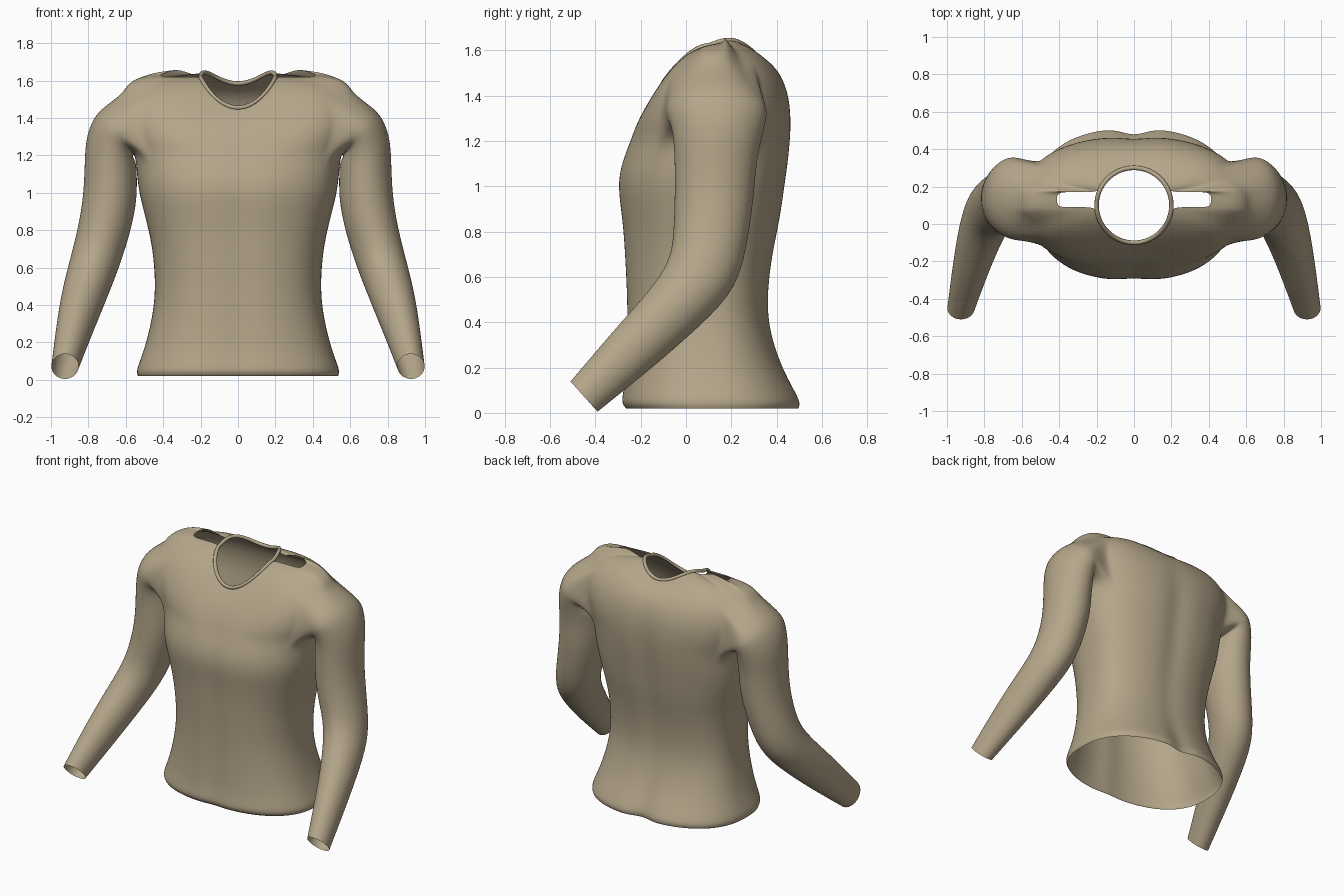
import bpy, bmesh, math
from mathutils import Vector

if "Cube" in bpy.data.objects:
    bpy.data.objects.remove(bpy.data.objects["Cube"])

cloth = bpy.data.materials.new("tan_cloth")
cloth.use_nodes = True
TAN = (0.46, 0.38, 0.255, 1)
cloth.diffuse_color = TAN
cloth.node_tree.nodes["Principled BSDF"].inputs["Base Color"].default_value = TAN

N = 64                # columns around the torso
STEPS = 8             # rows from chest to neck
HALF, HIGH = 6, 4     # armhole size in columns and rows
NECK_Y, NECK_R = 0.1, 0.2


def finish(name, bm, levels):
    loose = [v for v in bm.verts if not v.link_faces]
    bmesh.ops.delete(bm, geom=loose, context="VERTS")
    bmesh.ops.recalc_face_normals(bm, faces=bm.faces)
    me = bpy.data.meshes.new(name)
    bm.to_mesh(me)
    bm.free()
    me.materials.append(cloth)
    for p in me.polygons:
        p.use_smooth = True
    ob = bpy.data.objects.new(name, me)
    bpy.context.collection.objects.link(ob)
    if levels:
        mod = ob.modifiers.new("smooth", "SUBSURF")
        mod.levels = mod.render_levels = levels


def loft(bm, rows, skip=lambda row, col: False):
    for r, (a, b) in enumerate(zip(rows, rows[1:])):
        for i in range(len(a)):
            j = (i + 1) % len(a)
            if not skip(r, i):
                bm.faces.new((a[i], a[j], b[j], b[i]))


def power(v, e):
    return math.copysign(abs(v) ** e, v)


def neck_z(y):
    # Low scoop in front, slight dip at the nape
    k = (y - NECK_Y) / NECK_R
    if k < 0:
        return 1.62 - 0.165 * (-k) ** 1.8
    return 1.62 + 0.025 * math.sin(math.pi * min(k, 1)) - 0.035 * k ** 4


def torso_ring(z, w, front, back, groove):
    pts = []
    for i in range(N):
        a = math.tau * i / N
        c, s = power(math.cos(a), 0.82), power(math.sin(a), 0.82)
        x = w * c
        y = 0.1 + s * ((back - 0.1) if s > 0 else (0.1 - front))
        dent = math.exp(-(x / 0.07) ** 2)
        y -= dent * (groove if s > 0 else -0.012)
        pts.append(Vector((x, y, z)))
    return pts


def opening_ring():
    # Round neck joined to a narrow slit along each shoulder
    pts = []
    for i in range(N):
        a = math.tau * i / N
        sx = 1 if math.cos(a) >= 0 else -1
        sy = 1 if math.sin(a) >= 0 else -1
        t = math.degrees(math.atan2(abs(math.sin(a)), abs(math.cos(a))))
        if t < 25:
            x = 0.415 - 0.215 * max(0, t - 5) / 20
            y = 0.13 + sy * 0.04 * min(1, t / 5)
            z = 1.62 + (0.045 * math.exp(-((x - 0.33) / 0.07) ** 2) if sy > 0 else 0)
        else:
            start = 20 if sy > 0 else 3
            p = math.radians(start + (t - 25) / 65 * (90 - start))
            x, y = NECK_R * math.cos(p), NECK_Y + sy * NECK_R * math.sin(p)
            z = neck_z(y)
        pts.append(Vector((sx * x, y, z)))
    return pts


# Torso: height, half width, front, back, depth of the back groove
profile = [
    (0.02, 0.535, -0.27, 0.505, 0.04), (0.045, 0.545, -0.292, 0.515, 0.04),
    (0.1, 0.525, -0.28, 0.485, 0.03), (0.2, 0.49, -0.27, 0.43, 0.02),
    (0.35, 0.455, -0.265, 0.375, 0.01), (0.5, 0.44, -0.265, 0.36, 0.01),
    (0.7, 0.455, -0.275, 0.385, 0.015), (0.85, 0.49, -0.285, 0.42, 0.02),
    (1.0, 0.53, -0.308, 0.44, 0.02), (1.1, 0.54, -0.29, 0.455, 0.02),
    (1.2, 0.55, -0.25, 0.465, 0.02),
]
rings = [torso_ring(*row) for row in profile]

# Shoulders: curve every strand from the chest up to the opening
chest, opening = rings[-1], opening_ring()
bend = []
for i in range(N):
    a = math.tau * i / N
    c, s = power(math.cos(a), 0.82), power(math.sin(a), 0.82)
    y = 0.1 + s * (0.39 if s > 0 else 0.3)
    z = 1.64 - abs(s) ** 3 * (0.12 if s > 0 else 0.3)
    bend.append(Vector((0.76 * c, y, z)))
for k in range(1, STEPS + 1):
    t = k / STEPS
    rings.append([p * (1 - t) ** 2 + q * 2 * t * (1 - t) + r * t * t
                  for p, q, r in zip(chest, bend, opening)])

BASE = len(profile) - 1


def in_armhole(row, col):
    near_side = (col + HALF) % (N // 2) < 2 * HALF
    return near_side and BASE <= row < BASE + HIGH


shirt = bmesh.new()
grid = [[shirt.verts.new(p) for p in r] for r in rings]
loft(shirt, grid, in_armhole)

# Sleeves: centre, half axis across (x, z), half axis in depth (y, z)
sleeve = [
    ((0.635, 0.135, 1.335), (0.075, 0.13), (0.225, 0)),
    ((0.67, 0.14, 1.30), (0.105, 0.105), (0.215, 0)),
    ((0.68, 0.14, 1.22), (0.138, 0.06), (0.195, 0)),
    ((0.68, 0.13, 1.10), (0.14, 0.02), (0.18, 0)),
    ((0.685, 0.125, 0.95), (0.145, 0), (0.175, 0)),
    ((0.72, 0.11, 0.78), (0.143, 0), (0.165, -0.01)),
    ((0.77, 0.08, 0.61), (0.137, 0), (0.15, -0.06)),
    ((0.82, -0.05, 0.46), (0.122, 0.01), (0.115, -0.075)),
    ((0.87, -0.225, 0.29), (0.1, 0.01), (0.087, -0.083)),
    ((0.925, -0.45, 0.072), (0.073, 0), (0.06, -0.067)),
]
# Armhole edge as (column, row) steps, from the armpit round the back and over
path = [(c, 0) for c in range(HALF)]
path += [(HALF, r) for r in range(HIGH)]
path += [(c, HIGH) for c in range(HALF, -HALF, -1)]
path += [(-HALF, r) for r in range(HIGH, 0, -1)]
path += [(c, 0) for c in range(-HALF, 0)]

for side in (1, -1):
    middle = 0 if side > 0 else N // 2
    tube = [[grid[BASE + r][(middle + side * c) % N] for c, r in path]]
    for c, u, v in sleeve:
        ring = []
        for i in range(len(path)):
            a = math.pi - math.tau * i / len(path)
            p = Vector(c) + Vector((u[0], 0, u[1])) * math.cos(a) \
                + Vector((0, v[0], v[1])) * math.sin(a)
            p.x *= side
            ring.append(shirt.verts.new(p))
        tube.append(ring)
    loft(shirt, tube)
finish("shirt_body_and_sleeves", shirt, 2)

# Collar: rounded band around the neck
collar = bmesh.new()
band = []
for j in range(8):
    b = math.tau * j / 8
    r = NECK_R * (1 + 0.06 * math.cos(b))
    ring = []
    for i in range(N):
        a = math.tau * i / N
        z = neck_z(NECK_Y + NECK_R * math.sin(a)) + 0.012 * math.sin(b)
        ring.append(collar.verts.new((r * math.cos(a), NECK_Y + r * math.sin(a), z)))
    band.append(ring)
loft(collar, band + [band[0]])
finish("collar", collar, 0)
